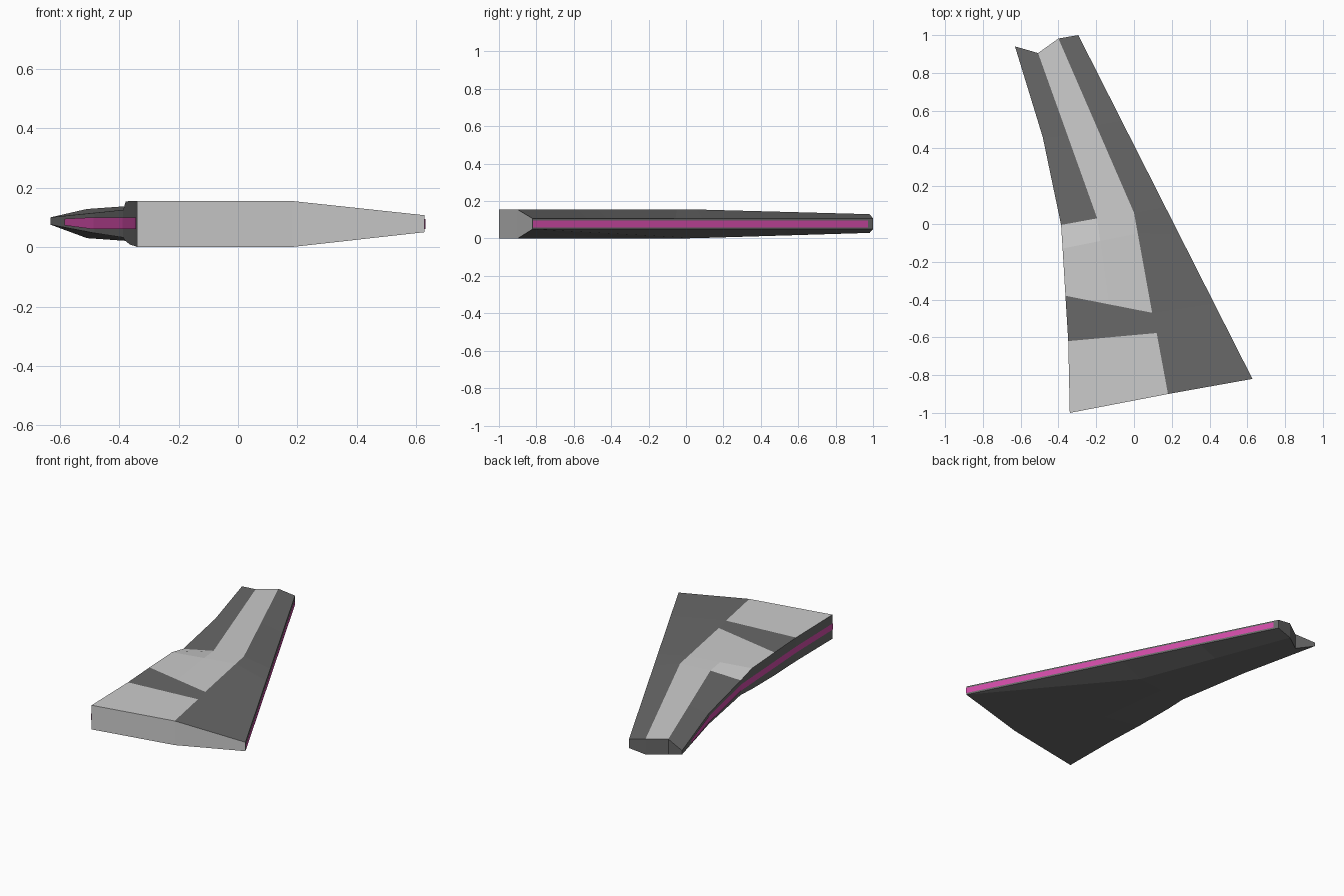
import bpy, bmesh
from mathutils import Vector

if "Cube" in bpy.data.objects:
    bpy.data.objects.remove(bpy.data.objects["Cube"])


def mat(name, rgb):
    m = bpy.data.materials.new(name)
    m.diffuse_color = (*rgb, 1)
    m.use_nodes = True
    m.node_tree.nodes["Principled BSDF"].inputs["Base Color"].default_value = m.diffuse_color
    return m


LIGHT = mat("light_grey", (0.8, 0.8, 0.8))
DARK = mat("dark_grey", (0.14, 0.14, 0.14))
MAGENTA = mat("magenta", (0.62, 0.07, 0.38))


def mix(a, b, t):
    return tuple(p + (q - p) * t for p, q in zip(a, b))


# Rows along the span, root to tip: each point is x, y, top z, bottom z
trail = [(-.34, -1.0, .155, 0), (-.348, -.62, .155, .004), (-.363, -.38, .155, .008),
         (-.378, -.13, .153, .02), (-.386, -.005, .125, .032),
         (-.483, .46, .115, .047), (-.63, .94, .10, .075)]
ridge = [(.18, -.90, .155, 0), (.12, -.577, .155, 0), (.096, -.47, .155, 0),
         (.02, -.05, .155, 0), (0, .06, .155, .002)]
ridge_tip = (-.40, .982, .13, .03)
ridge += [mix(ridge[4], ridge_tip, .5), ridge_tip]
aft = [mix(t, r, .5) for t, r in zip(trail[:4], ridge[:4])]
aft_in, aft_tip = (-.195, .03, .15, .008), (-.508, .905, .128, .03)
aft += [aft_in, mix(aft_in, aft_tip, .5), aft_tip]
lead_root, lead_tip = (.627, -.82, .107, .05), (-.295, 1.0, .107, .05)
lead = [mix(lead_root, lead_tip, t) for t in (0, .16, .22, .42, .5, .75, 1)]
rows = [trail, aft, ridge, lead]

# Wing body lofted through the stations, coloured by panel
bm = bmesh.new()
top = [[bm.verts.new((p[0], p[1], p[2])) for p in row] for row in rows]
bot = [[bm.verts.new((p[0], p[1], p[3])) for p in row] for row in rows]


def face(vs, light):
    f = bm.faces.new(vs)
    f.material_index = 0 if light else 1


for s in range(6):
    for r in range(3):
        a, b = rows and (top[r], top[r + 1])
        inner_light = r < 2 and s in (0, 2, 3)
        face((a[s], b[s], b[s + 1], a[s + 1]), inner_light or (s > 3 and r == 1))
        a, b = bot[r], bot[r + 1]
        if r == 2 and s < 4:
            continue
        face((a[s], a[s + 1], b[s + 1], b[s]), False)
    for r in (0, 3):
        face((top[r][s], top[r][s + 1], bot[r][s + 1], bot[r][s]), False)

# Inner leading underside folds along the diagonal from root to crank
for s in range(4):
    face((bot[2][s], bot[2][s + 1], bot[3][0]), False)
    face((bot[2][4], bot[3][s + 1], bot[3][s]), False)

# Root and tip end faces
for r in range(3):
    for s, light in ((0, True), (6, False)):
        face((top[r][s], top[r + 1][s], bot[r + 1][s], bot[r][s]), light)
bmesh.ops.recalc_face_normals(bm, faces=bm.faces)
me = bpy.data.meshes.new("wing")
bm.to_mesh(me)
bm.free()
me.materials.append(LIGHT)
me.materials.append(DARK)
bpy.context.collection.objects.link(bpy.data.objects.new("wing", me))


# Coloured edge strips sitting just proud of the edge walls
def strip(name, pts, off):
    verts = []
    for x, y, lo, hi in pts:
        verts += [Vector((x, y, lo)) + off, Vector((x, y, hi)) + off]
    faces = [(2 * i, 2 * i + 2, 2 * i + 3, 2 * i + 1) for i in range(len(pts) - 1)]
    m = bpy.data.meshes.new(name)
    m.from_pydata(verts, [], faces)
    m.materials.append(MAGENTA)
    bpy.context.collection.objects.link(bpy.data.objects.new(name, m))


end = mix(lead_root, lead_tip, .985)
strip("leading_strip", [(*lead_root[:2], .06, .095), (*end[:2], .06, .095)],
      Vector((.003, .0015, 0)))
t_end = mix(trail[5], trail[6], .66)
path = [(*t_end[:2], .073, .095)] + [(*p[:2], .06, .10) for p in trail[5::-1]]
strip("trailing_strip", path, Vector((-.003, -.001, 0)))
